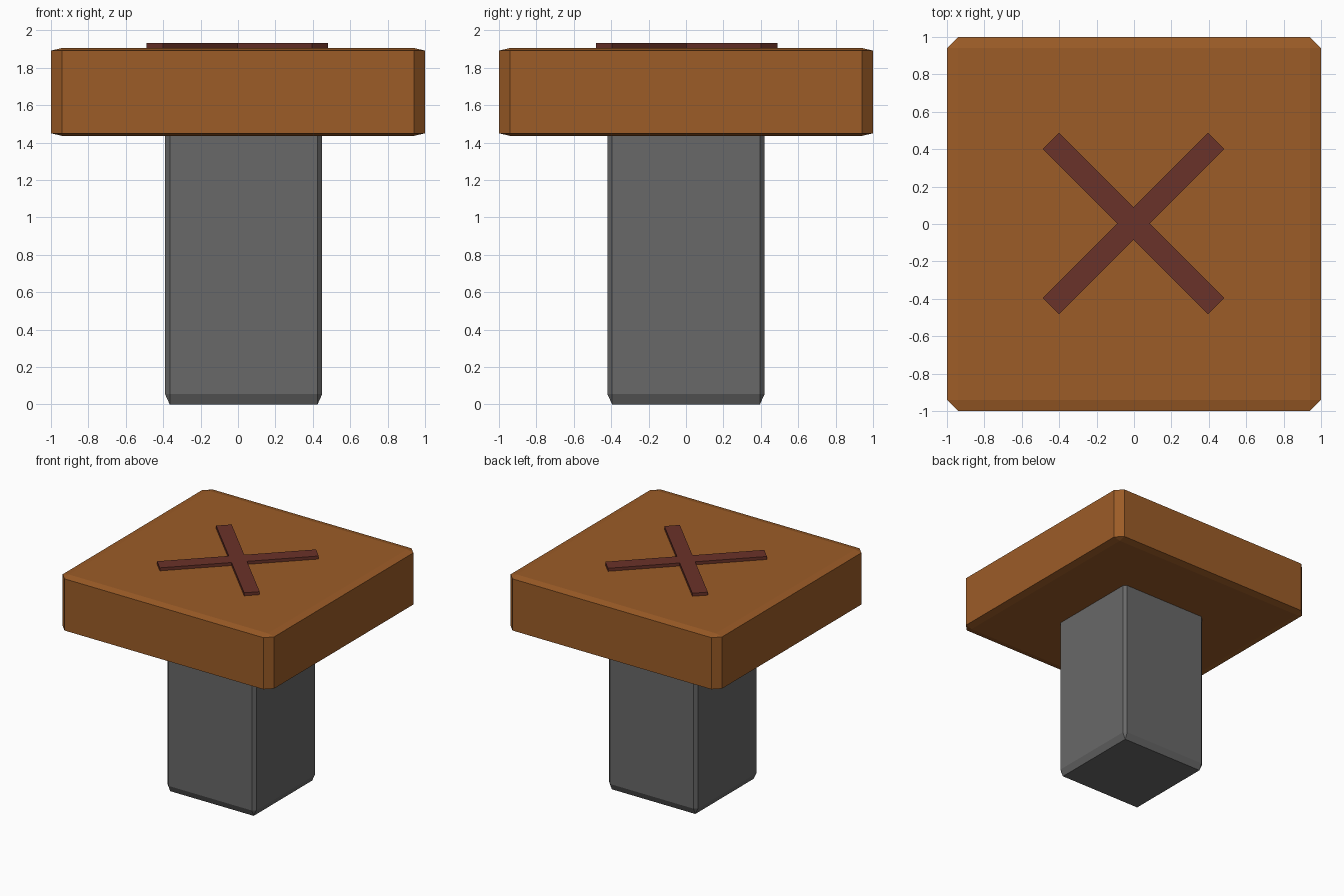
import bpy, bmesh, math

if "Cube" in bpy.data.objects:
    bpy.data.objects.remove(bpy.data.objects["Cube"])


def srgb(*rgb):
    return [((c / 255 + 0.055) / 1.055) ** 2.4 for c in rgb] + [1]


def material(name, colour):
    m = bpy.data.materials.new(name)
    m.diffuse_color = colour
    m.use_nodes = True
    m.node_tree.nodes["Principled BSDF"].inputs["Base Color"].default_value = m.diffuse_color
    return m


wood = material("brown wood", srgb(156, 92, 39))
grey = material("grey metal", srgb(104, 104, 104))
maroon = material("dark maroon", srgb(106, 50, 41))


def add_object(name, bm, mat):
    bmesh.ops.recalc_face_normals(bm, faces=bm.faces)
    mesh = bpy.data.meshes.new(name)
    bm.to_mesh(mesh)
    bm.free()
    mesh.materials.append(mat)
    obj = bpy.data.objects.new(name, mesh)
    bpy.context.collection.objects.link(obj)
    return obj


def bevelled_block(name, lo, hi, mat, bevel=0.06):
    """Chamfer a 2-unit cube, then stretch it so the chamfer stretches too."""
    bm = bmesh.new()
    bmesh.ops.create_cube(bm, size=2)
    bmesh.ops.bevel(bm, geom=bm.edges[:], offset=bevel, segments=1,
                    profile=0.5, affect='EDGES')
    for v in bm.verts:
        for i in range(3):
            v.co[i] = (lo[i] + hi[i]) / 2 + v.co[i] * (hi[i] - lo[i]) / 2
    return add_object(name, bm, mat)


# Wide wooden head and the post running up into it
bevelled_block("head", (-1, -1, 1.436), (1, 1, 1.906), wood)
bevelled_block("post", (-0.39, -0.42, 0), (0.45, 0.42, 1.83), grey)

# Raised diagonal cross on top: one arm outline repeated four times
half_width, reach = 0.061, 0.625
bm = bmesh.new()
ring = []
for k in range(4):
    a = math.radians(45 + 90 * k)
    for u, w in ((half_width, -half_width), (reach, -half_width), (reach, half_width)):
        ring.append(bm.verts.new((u * math.cos(a) - w * math.sin(a) - 0.003,
                                  u * math.sin(a) + w * math.cos(a) + 0.003, 1.88)))
base = bm.faces.new(ring)
top = bmesh.ops.extrude_face_region(bm, geom=[base])["geom"]
for v in top:
    if isinstance(v, bmesh.types.BMVert):
        v.co.z = 1.932
if not any(all(x.co.z < 1.9 for x in f.verts) for f in bm.faces):
    bm.faces.new(ring)
add_object("top_cross", bm, maroon)
